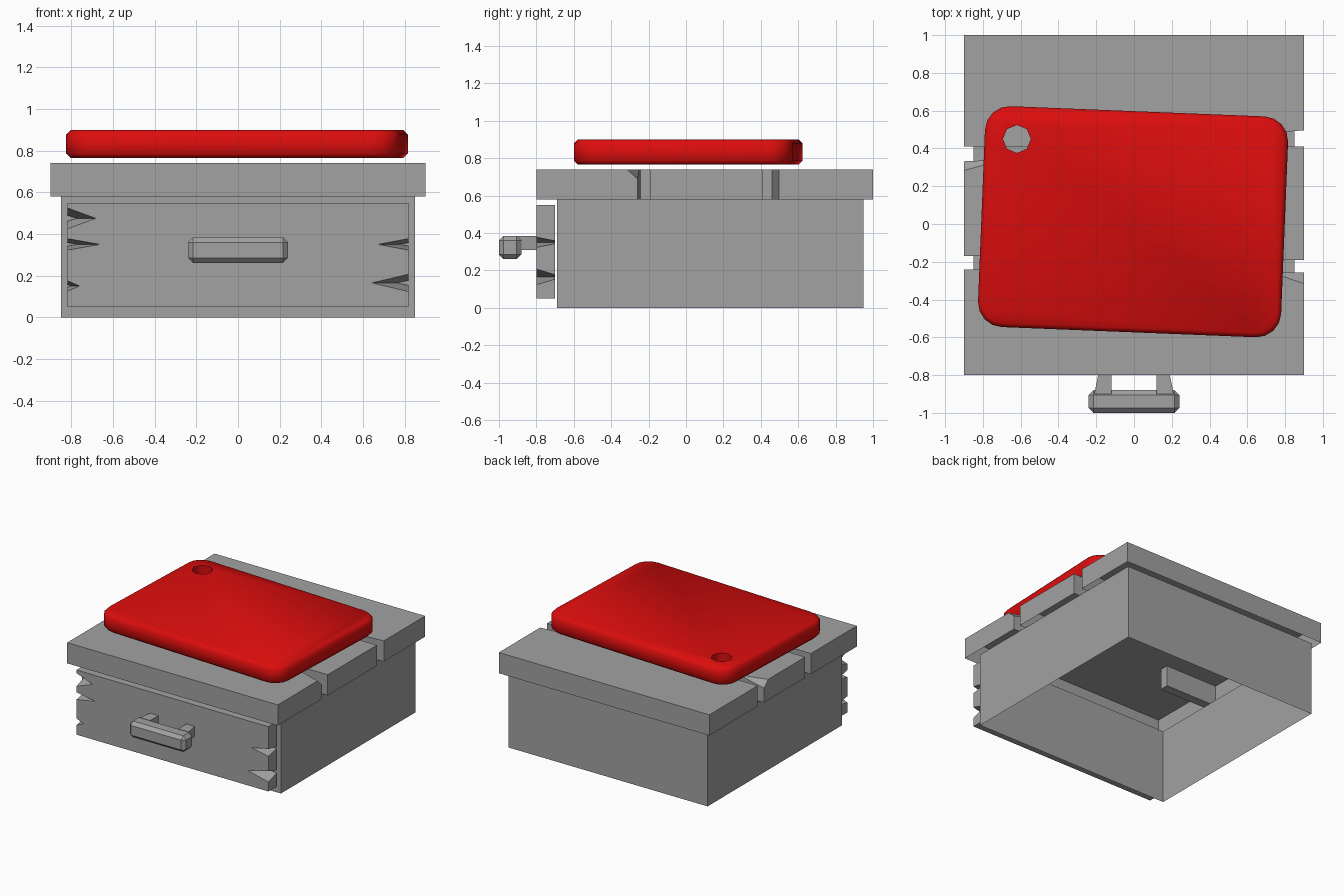
import bpy, bmesh, math
from mathutils import Matrix, Vector

if "Cube" in bpy.data.objects:
    bpy.data.objects.remove(bpy.data.objects["Cube"], do_unlink=True)


def material(name, rgb):
    m = bpy.data.materials.new(name)
    m.use_nodes = True
    m.diffuse_color = (*rgb, 1)
    m.node_tree.nodes["Principled BSDF"].inputs["Base Color"].default_value = (*rgb, 1)
    return m


GREY = material("grey", (0.36, 0.36, 0.36))
RED = material("red", (0.72, 0.004, 0.004))


def finish(name, bm, mat=GREY):
    bmesh.ops.recalc_face_normals(bm, faces=bm.faces)
    me = bpy.data.meshes.new(name)
    bm.to_mesh(me)
    bm.free()
    me.materials.append(mat)
    ob = bpy.data.objects.new(name, me)
    bpy.context.collection.objects.link(ob)
    return ob


def loft(name, rings, mat=GREY):
    """Closed solid through a list of equal-sized rings."""
    bm = bmesh.new()
    loops = [[bm.verts.new(p) for p in ring] for ring in rings]
    n = len(loops[0])
    for a, b in zip(loops, loops[1:]):
        for i in range(n):
            j = (i + 1) % n
            bm.faces.new((a[i], a[j], b[j], b[i]))
    bm.faces.new(loops[0])
    bm.faces.new(loops[-1])
    return finish(name, bm, mat)


def box(name, x, y, z, mat=GREY):
    return loft(name, [[(x[0], y[0], h), (x[1], y[0], h), (x[1], y[1], h), (x[0], y[1], h)]
                       for h in z], mat)


def cut(ob, cutters):
    bpy.context.view_layer.objects.active = ob
    for c in cutters:
        mod = ob.modifiers.new("cut", "BOOLEAN")
        mod.operation, mod.solver, mod.object = "DIFFERENCE", "EXACT", c
        bpy.ops.object.modifier_apply(modifier=mod.name)
        bpy.data.objects.remove(c, do_unlink=True)


def open_faces(ob, levels):
    """Remove horizontal faces lying at the given heights."""
    bm = bmesh.new()
    bm.from_mesh(ob.data)
    gone = [f for f in bm.faces if abs(f.normal.z) > 0.9
            and any(abs(f.calc_center_median().z - z) < 0.005 for z in levels)]
    bmesh.ops.delete(bm, geom=gone, context="FACES")
    bm.to_mesh(ob.data)
    bm.free()


# Cabinet walls, open above and below
body = box("cabinet_walls", (-0.85, 0.85), (-0.69, 0.95), (0, 0.58))
open_faces(body, (0, 0.58))

# Worktop shell with splits: side, back edge y, front edge y outside and inside
splits = [(1, 0.41, 0.50, 0.46), (1, -0.19, -0.26, -0.24),
          (-1, 0.41, 0.33, 0.35), (-1, -0.17, -0.24, -0.24)]
top = box("worktop", (-0.9, 0.9), (-0.8, 1.0), (0.58, 0.74))
cutters = []
for side, y0, y1, y2 in splits:
    plan = [(side * 0.95, y0), (side * 0.95, y1), (side * 0.45, y2), (side * 0.45, y0)]
    cutters.append(loft("split", [[(x, y, z) for x, y in plan] for z in (0.5, 0.8)]))
# Chipped upper corners beside two of the splits
for side, y, reach in ((1, -0.25, -0.33), (-1, 0.34, 0.27)):
    x0, x1 = side * 0.91, side * 0.7
    cutters.append(loft("chip", [
        [(x0, reach, 0.75), (x0, y + 0.02, 0.75), (x0, y + 0.02, 0.66)],
        [(x1, y - 0.01, 0.75), (x1, y + 0.02, 0.75), (x1, y + 0.02, 0.73)]]))
cut(top, cutters)
open_faces(top, (0.58,))

# Floors of the splits over the cabinet
for i, (side, y0, y1, y2) in enumerate(splits):
    xs = sorted((side * 0.45, side * 0.85))
    box(f"split_floor_{i + 1}", xs, sorted((y0, y1)), (0.578, 0.582))

# Drawer front with wedge bites: side, upper z, lower z, depth
drawer = box("drawer_front", (-0.82, 0.82), (-0.8, -0.7), (0.05, 0.55))
bites = [(-1, 0.53, 0.42, 0.14), (-1, 0.38, 0.32, 0.16), (-1, 0.18, 0.12, 0.06),
         (1, 0.38, 0.32, 0.15), (1, 0.21, 0.12, 0.18)]
cutters = []
for side, hi, lo, depth in bites:
    mid, half = (hi + lo) / 2, (hi - lo) / 2
    rings = []
    for y, s in ((-0.81, 1.05), (-0.69, 0.25)):
        rings.append([(side * 0.83, y, mid + half * s), (side * (0.82 - depth * s), y, mid),
                      (side * 0.83, y, mid - half * s)])
    cutters.append(loft("bite", rings))
cut(drawer, cutters)

# Handle: chamfered grip and two arms
grip = box("handle_grip", (-0.24, 0.24), (-1.0, -0.88), (0.26, 0.385))
mod = grip.modifiers.new("chamfer", "BEVEL")
mod.width, mod.segments = 0.025, 1
for side, label in ((1, "left"), (-1, "right")):
    loft(f"handle_arm_{label}", [
        [(side * 0.12, y, 0.31), (side * xo, y, 0.31), (side * xo, y, 0.385), (side * 0.12, y, 0.385)]
        for y, xo in ((-0.9, 0.21), (-0.8, 0.19))])


# Cutting board with rounded corners and a hanging hole
def rounded(hx, hy, r, z, steps=4):
    ring = []
    for q, (sx, sy) in enumerate(((1, 1), (-1, 1), (-1, -1), (1, -1))):
        for k in range(steps + 1):
            a = math.pi / 2 * (q + k / steps)
            ring.append((sx * (hx - r) + r * math.cos(a), sy * (hy - r) + r * math.sin(a), z))
    return ring


tilt = Matrix.Translation((-0.005, 0.012, 0)) @ Matrix.Rotation(math.radians(-2.3), 4, "Z")
rings = [rounded(0.803 - d, 0.585 - d, 0.13 - d, z)
         for d, z in ((0.022, 0.765), (0, 0.787), (0, 0.878), (0.022, 0.9))]
board = loft("cutting_board", [[tilt @ Vector(p) for p in ring] for ring in rings], RED)
hole = [(-0.62 + 0.074 * math.cos(k * math.pi / 4), 0.45 + 0.074 * math.sin(k * math.pi / 4))
        for k in range(8)]
cut(board, [loft("hole", [[(x, y, z) for x, y in hole] for z in (0.7, 1.0)], RED)])
bpy.ops.object.select_all(action="DESELECT")
board.select_set(True)
bpy.context.view_layer.objects.active = board
bpy.ops.object.shade_smooth_by_angle(angle=math.radians(50))
